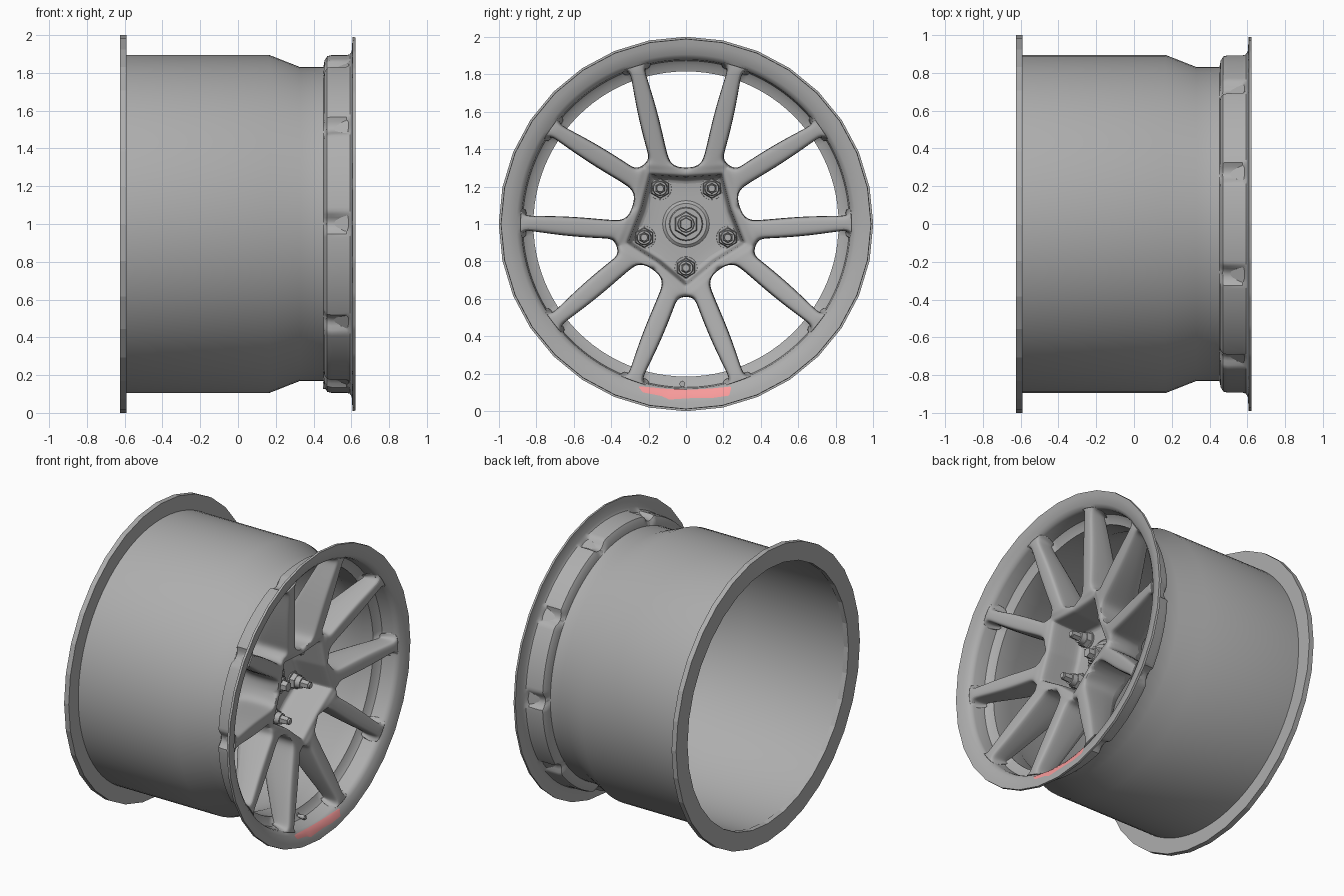
import bpy, bmesh, math
from math import sin, cos, pi, radians, hypot, atan2

if "Cube" in bpy.data.objects:
    bpy.data.objects.remove(bpy.data.objects["Cube"])

CZ = 1.0  # height of the wheel axis


def material(name, col):
    m = bpy.data.materials.new(name)
    m.diffuse_color = (*col, 1)
    m.use_nodes = True
    m.node_tree.nodes["Principled BSDF"].inputs["Base Color"].default_value = m.diffuse_color
    return m


GREY = material("dark_grey", (.42, .42, .42))
RED = material("red", (.95, .33, .33))


def polar(x, r, a):
    """Point on the wheel: a is measured from the top towards +y."""
    return (x, r * sin(a), CZ + r * cos(a))


def finish(name, bm, smooth=True, angle=35, mat=GREY):
    bmesh.ops.remove_doubles(bm, verts=bm.verts, dist=0.0004)
    bmesh.ops.recalc_face_normals(bm, faces=bm.faces)
    me = bpy.data.meshes.new(name)
    bm.to_mesh(me)
    bm.free()
    me.materials.append(mat)
    ob = bpy.data.objects.new(name, me)
    bpy.context.collection.objects.link(ob)
    bpy.ops.object.select_all(action='DESELECT')
    bpy.context.view_layer.objects.active = ob
    ob.select_set(True)
    if smooth:
        bpy.ops.object.shade_smooth_by_angle(angle=radians(angle))
    return ob


def lathe(name, profile, n, smooth=True, radius=lambda p, a: p[1]):
    """Closed profile of (x, r, ...) swept around the axis."""
    bm = bmesh.new()
    rings = []
    for i in range(n):
        a = 2 * pi * i / n
        rings.append([bm.verts.new(polar(p[0], radius(p, a), a)) for p in profile])
    m = len(profile)
    for i in range(n):
        A, B = rings[i], rings[(i + 1) % n]
        for j in range(m):
            k = (j + 1) % m
            bm.faces.new((A[j], A[k], B[k], B[j]))
    return finish(name, bm, smooth)


def stack(name, steps, y, z):
    """Stepped solid along x; steps are (x0, x1, r0, r1, sides)."""
    bm = bmesh.new()
    for x0, x1, r0, r1, n in steps:
        ends = []
        for x, r in ((x0, r0), (x1, r1)):
            ends.append([bm.verts.new((x, y + r * sin(2 * pi * i / n), z + r * cos(2 * pi * i / n)))
                         for i in range(n)])
        for i in range(n):
            k = (i + 1) % n
            bm.faces.new((ends[0][i], ends[0][k], ends[1][k], ends[1][i]))
        bm.faces.new(ends[0])
        bm.faces.new(ends[1])
    return finish(name, bm)


# barrel and rear flange
lathe("barrel", [(-.60, .895), (.165, .895), (.33, .83), (.46, .83),
                 (.46, .815), (.32, .815), (.155, .877), (-.60, .877)], 96)
lathe("rear_flange", [(-.625, .876), (-.625, 1.0), (-.59, 1.0), (-.59, .876)], 32, smooth=False)


# front lip with ten bulging pockets, dented where the spokes land
def lip_radius(p, a):
    kind = p[2]
    if kind == 1:
        d = abs(abs((math.degrees(a) + 36) % 72 - 36) - 17.8)
        t = max(0.0, 1 - (d / 3.6) ** 2)
        return p[1] - .034 * t
    if kind == 2:  # faceted outer edge
        s = 2 * pi / 32
        return p[1] * cos(s / 2) / cos(a % s - s / 2)
    return p[1]


lathe("front_lip", [(.452, .83, 0), (.458, .865, 1), (.472, .888, 1), (.495, .894, 1), (.575, .894, 1),
                    (.592, .898, 0), (.602, .915, 0), (.607, .99, 2), (.622, .988, 2), (.618, .955, 0),
                    (.605, .905, 0), (.588, .884, 0), (.57, .878, 1), (.49, .872, 1),
                    (.472, .850, 1), (.46, .815, 0)], 320, radius=lip_radius)

# window outlines (sideways, outwards): A windows at 0 deg, B windows at 36 deg
EDGE_A = [(0, .30), (.05, .305), (.085, .33), (.102, .38), (.15, .60),
          (.211, .79), (.22, .825), (.212, .855), (.165, .885)]
EDGE_B = [(0, .39), (.035, .395), (.055, .42), (.068, .46), (.14, .64),
          (.221, .80), (.23, .83), (.222, .86), (.175, .885)]
# spoke section: (position across, drop from the face); the last three lie on the back
SECTION = [(0, .02), (.11, 0), (.5, -.003), (.89, 0), (1, .02), (1, None), (.5, None), (0, None)]
# hub: front edge, then down the wall of the deep bolt well to its floor
HUB_RINGS = [(.93, .50), (.86, .495), (.83, .47), (.80, .28), (.77, .26), (.4, .26), (.12, .26)]


def ramp(r):
    return min(1, max(0, (r - .30) / .56))


bm = bmesh.new()
for k in range(5):
    for side in (1, -1):
        def vert(y, z, x, cap=9):
            r, a = min(hypot(y, z), cap), atan2(y, z)
            return bm.verts.new(polar(x, r, side * a + radians(72 * k)))

        c, s = cos(radians(36)), sin(radians(36))
        flat = []
        for (ya, za), (lb, rb) in zip(EDGE_A, EDGE_B):
            yb, zb = rb * s - lb * c, rb * c + lb * s
            flat.append([(ya + (yb - ya) * u, za + (zb - za) * u, d) for u, d in SECTION])
        rows = []
        for row in flat:
            ring = []
            for y, z, d in row:
                t = ramp(hypot(y, z))
                if d is None:
                    ring.append(vert(y, z, .20 + .27 * t, .852))
                else:
                    ring.append(vert(y, z, .50 + .10 * t - d, .89))
            rows.append(ring)
        # spokes
        for A, B in zip(rows, rows[1:]):
            for j in range(8):
                n = (j + 1) % 8
                bm.faces.new((A[j], A[n], B[n], B[j]))
        bm.faces.new(rows[-1])
        # hub
        prev = rows[0]
        for sc, x in HUB_RINGS:
            ring = [vert(y * sc, z * sc, .20 if d is None else x) for y, z, d in flat[0]]
            for j in (0, 1, 2, 3, 5, 6):
                bm.faces.new((prev[j], prev[j + 1], ring[j + 1], ring[j]))
            prev = ring
spokes = finish("spokes_and_hub", bm, angle=60)
sub = spokes.modifiers.new("round", 'SUBSURF')
sub.levels = sub.render_levels = 2

# centre cap and nut
stack("centre_nut", [(.19, .268, .125, .125, 32), (.268, .28, .125, .11, 32), (.28, .295, .09, .085, 32),
                     (.295, .33, .068, .062, 6), (.33, .345, .045, .042, 24), (.345, .385, .036, .032, 6)], 0, CZ)

# five lug nuts
for k in range(5):
    a = radians(180 + 72 * k)
    stack("lug_nut_%d" % (k + 1),
          [(.235, .268, .064, .06, 24), (.268, .30, .055, .05, 6), (.30, .335, .04, .036, 20),
           (.335, .39, .029, .026, 6), (.39, .40, .02, .018, 12)],
          .235 * sin(a), CZ + .235 * cos(a))

# tyre valve
stack("valve", [(.45, .475, .018, .018, 12), (.475, .53, .011, .011, 12), (.495, .525, .015, .015, 12)], -.02, .145)

# red mark on the lower lip
bm = bmesh.new()
mark = [(-.25, .902, .910), (-.23, .898, .928), (-.13, .888, .928), (-.09, .886, .942),
        (.05, .885, .930), (.14, .889, .940), (.23, .899, .945), (.24, .902, .915)]
strip = []
for y, r0, r1 in mark:
    col = []
    for r in (r0, max(.905, r0 + .002), r1):
        x = .605 + (r - .905) * (.8 if r < .905 else .26) + .003
        col.append(bm.verts.new((x, y, CZ - math.sqrt(r * r - y * y))))
    strip.append(col)
for A, B in zip(strip, strip[1:]):
    for j in range(2):
        bm.faces.new((A[j], A[j + 1], B[j + 1], B[j]))
finish("lip_mark", bm, mat=RED)
